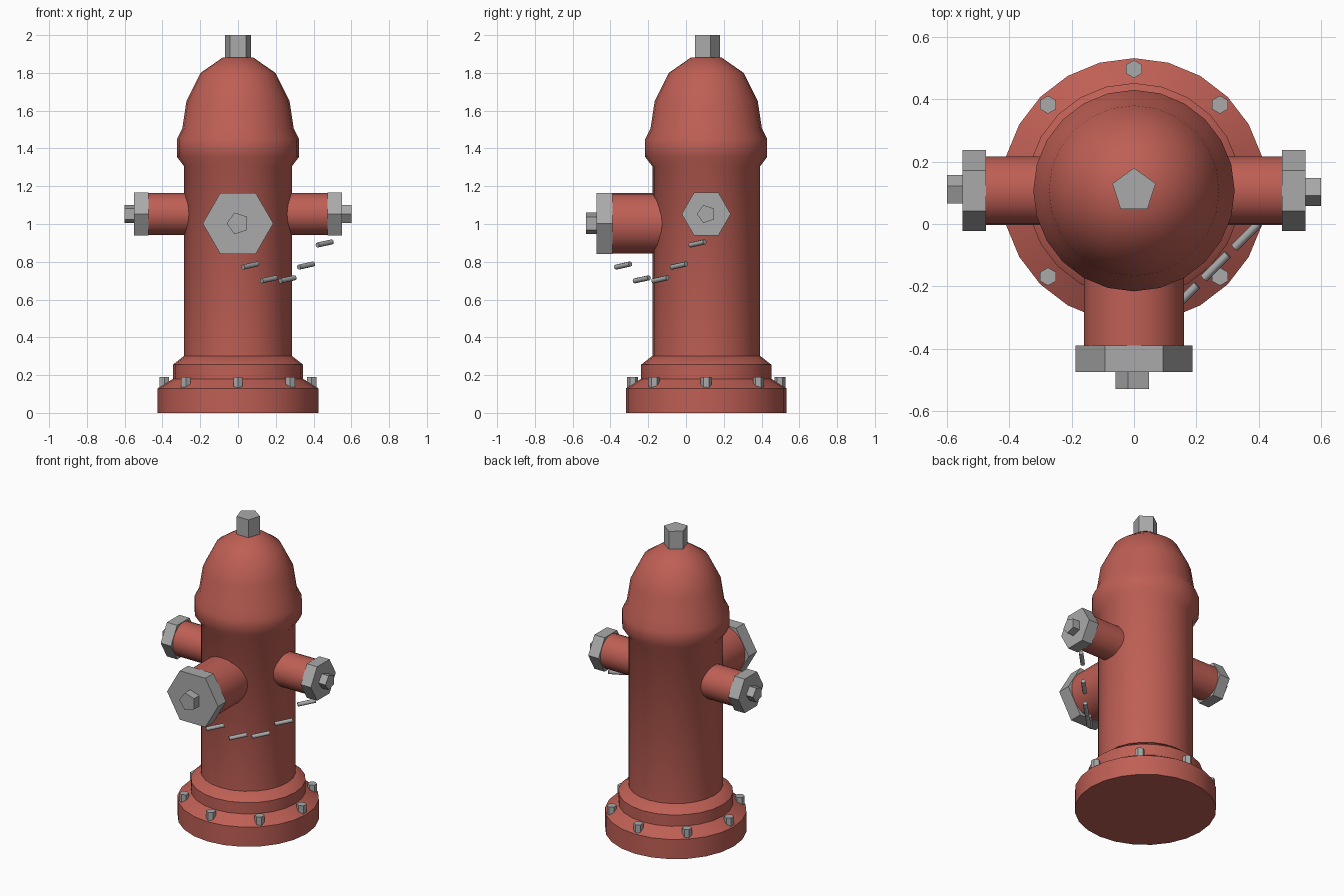
import bpy, math
from mathutils import Vector

if "Cube" in bpy.data.objects:
    bpy.data.objects.remove(bpy.data.objects["Cube"])

CY = 0.107  # hydrant axis position in y


def material(name, rgb):
    m = bpy.data.materials.new(name)
    m.diffuse_color = (*rgb, 1)
    m.use_nodes = True
    m.node_tree.nodes["Principled BSDF"].inputs["Base Color"].default_value = m.diffuse_color
    return m


RED = material("red_paint", (0.52, 0.115, 0.09))
GREY = material("grey_metal", (0.40, 0.40, 0.40))


def lathe(name, origin, axis, first, profile, sides, mat, smooth=45):
    """Closed solid from (radius, distance) rings along an axis; 'first' aims the first corner."""
    o, a = Vector(origin), Vector(axis).normalized()
    u = Vector(first)
    u = (u - a * u.dot(a)).normalized()
    v = a.cross(u)
    verts, faces = [], []
    for r, t in profile:
        for i in range(sides):
            p = 2 * math.pi * i / sides
            verts.append(o + a * t + (u * math.cos(p) + v * math.sin(p)) * r)
    for k in range(len(profile) - 1):
        for i in range(sides):
            j = (i + 1) % sides
            faces.append((k * sides + i, k * sides + j, (k + 1) * sides + j, (k + 1) * sides + i))
    faces.append(tuple(reversed(range(sides))))
    faces.append(tuple(range((len(profile) - 1) * sides, len(profile) * sides)))
    mesh = bpy.data.meshes.new(name)
    mesh.from_pydata(verts, [], faces)
    mesh.materials.append(mat)
    ob = bpy.data.objects.new(name, mesh)
    bpy.context.collection.objects.link(ob)
    if smooth:
        bpy.ops.object.select_all(action='DESELECT')
        ob.select_set(True)
        bpy.context.view_layer.objects.active = ob
        bpy.ops.object.shade_smooth_by_angle(angle=math.radians(smooth))
    return ob


def prism(name, origin, axis, first, r, t0, t1, sides, mat, smooth=0):
    return lathe(name, origin, axis, first, [(r, t0), (r, t1)], sides, mat, smooth)


Z, Y = (0, 0, 1), (0, 1, 0)
centre = (0, CY, 0)

# Stepped base flange
lathe("base_flange", centre, Z, Y,
      [(0.425, 0), (0.425, 0.13), (0.345, 0.18), (0.345, 0.255), (0.285, 0.302)], 24, RED)

# Barrel with collar and dome
lathe("barrel_and_dome", centre, Z, Y,
      [(0.285, 0.25), (0.285, 1.305), (0.323, 1.355), (0.323, 1.45), (0.295, 1.505),
       (0.273, 1.65), (0.198, 1.80), (0.08, 1.882)], 24, RED)

# Operating nut on top
prism("top_nut", centre, Z, Y, 0.073, 1.86, 2.0, 5, GREY)

# Ring of flange bolts
for i in range(8):
    a = i * math.pi / 4
    prism("flange_bolt", (0.39 * math.sin(a), CY + 0.39 * math.cos(a), 0), Z, Y,
          0.029, 0.10, 0.19, 6, GREY)

# Outlets: pipe, hexagonal cap and pentagonal nut
# (name, z, direction, first corner, pipe radius, cap radius, nut radius, pipe/cap/nut ends)
outlets = [
    ("right", 1.053, (1, 0, 0), (0, -1, 0), 0.110, 0.130, 0.050, (0.475, 0.55, 0.60)),
    ("left", 1.053, (-1, 0, 0), (0, 1, 0), 0.110, 0.130, 0.050, (0.475, 0.55, 0.60)),
    ("front", 1.003, (0, -1, 0), (-1, 0, 0), 0.160, 0.187, 0.060, (0.497, 0.582, 0.637)),
]
for name, z, d, first, rp, rc, rn, (e1, e2, e3) in outlets:
    o = (0, CY, z)
    prism(name + "_outlet_pipe", o, d, first, rp, 0.15, e1, 24, RED, 45)
    prism(name + "_outlet_cap", o, d, first, rc, e1, e2, 6, GREY)
    prism(name + "_outlet_nut", o, d, first, rn, e2 - 0.01, e3, 5, GREY)

# Loose chain links hanging between the front and right caps
for i, z in enumerate((0.78, 0.707, 0.707, 0.78, 0.897)):
    prism("chain_link", (0.065 + 0.0985 * i, -0.333 + 0.0985 * i, z), (1, 1, 0.22), Z,
          0.0135, -0.055, 0.055, 8, GREY, 50)
